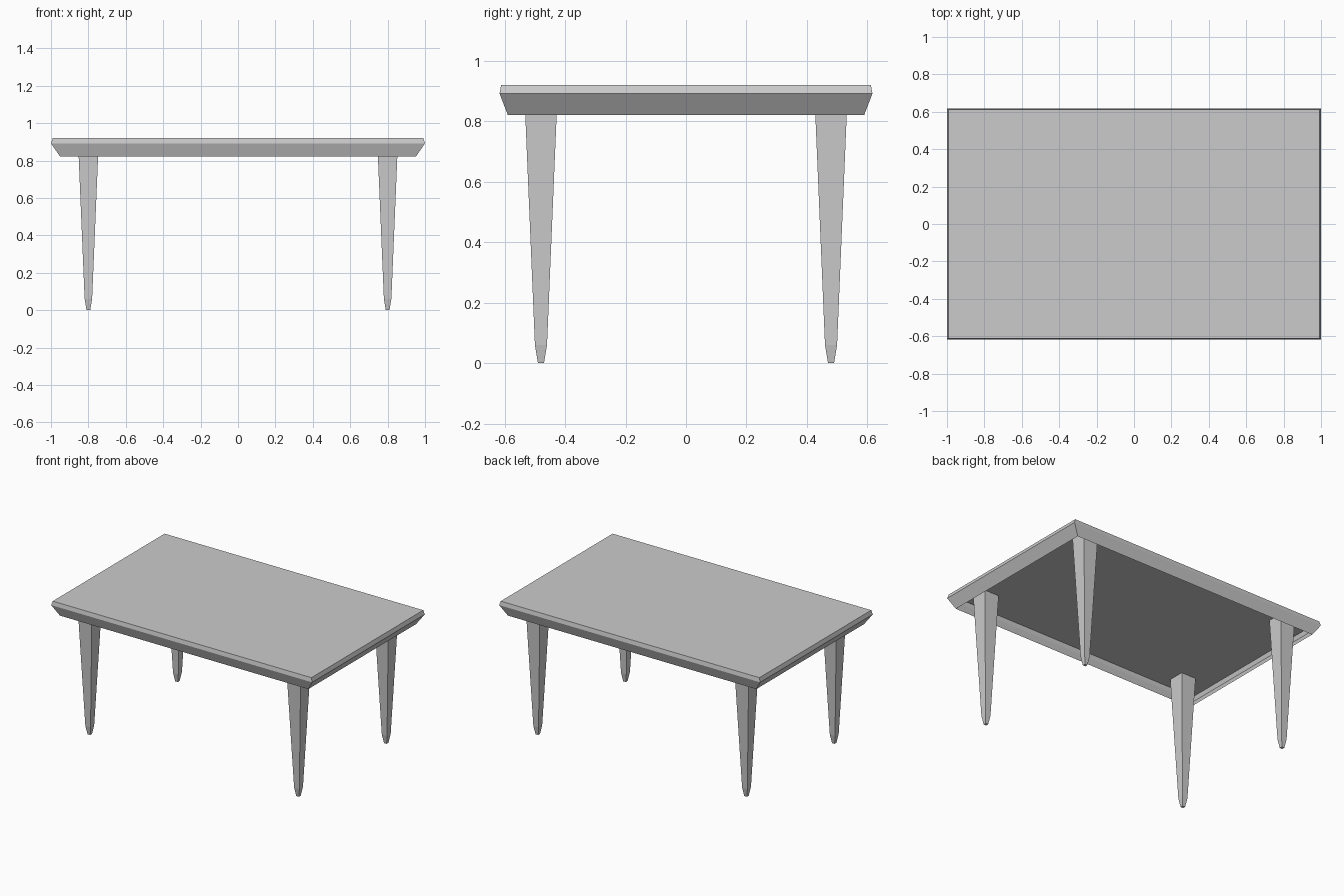
import bpy

if "Cube" in bpy.data.objects:
    bpy.data.objects.remove(bpy.data.objects["Cube"])

def lofted_box(name, rings, cx=0, cy=0, cap_bottom=True, cap_top=True):
    """Stack rectangular rings (half_x, half_y, z), bottom to top, into one mesh."""
    verts, faces = [], []
    for hx, hy, z in rings:
        verts += [(cx + sx * hx, cy + sy * hy, z)
                  for sx, sy in ((-1, -1), (1, -1), (1, 1), (-1, 1))]
    for r in range(len(rings) - 1):
        a, b = 4 * r, 4 * r + 4
        for i in range(4):
            j = (i + 1) % 4
            faces.append((a + i, a + j, b + j, b + i))
    if cap_bottom:
        faces.append((3, 2, 1, 0))
    if cap_top:
        n = len(verts)
        faces.append((n - 4, n - 3, n - 2, n - 1))
    mesh = bpy.data.meshes.new(name)
    mesh.from_pydata(verts, [], faces)
    obj = bpy.data.objects.new(name, mesh)
    bpy.context.collection.objects.link(obj)
    return obj

# Table top: bevelled shell, open underneath
lofted_box("table_top", [(0.952, 0.59, 0.822), (1.0, 0.617, 0.892), (0.991, 0.612, 0.92)],
           cap_bottom=False)

# Four tapered square legs with pointed feet, reaching the underside of the top
for front, sy in (("front", -1), ("back", 1)):
    for side, sx in (("left", -1), ("right", 1)):
        lofted_box(f"{front}_{side}_leg",
                   [(0.01, 0.01, 0), (0.02, 0.02, 0.06), (0.056, 0.056, 0.919)],
                   0.8 * sx, 0.48 * sy, cap_top=False)
